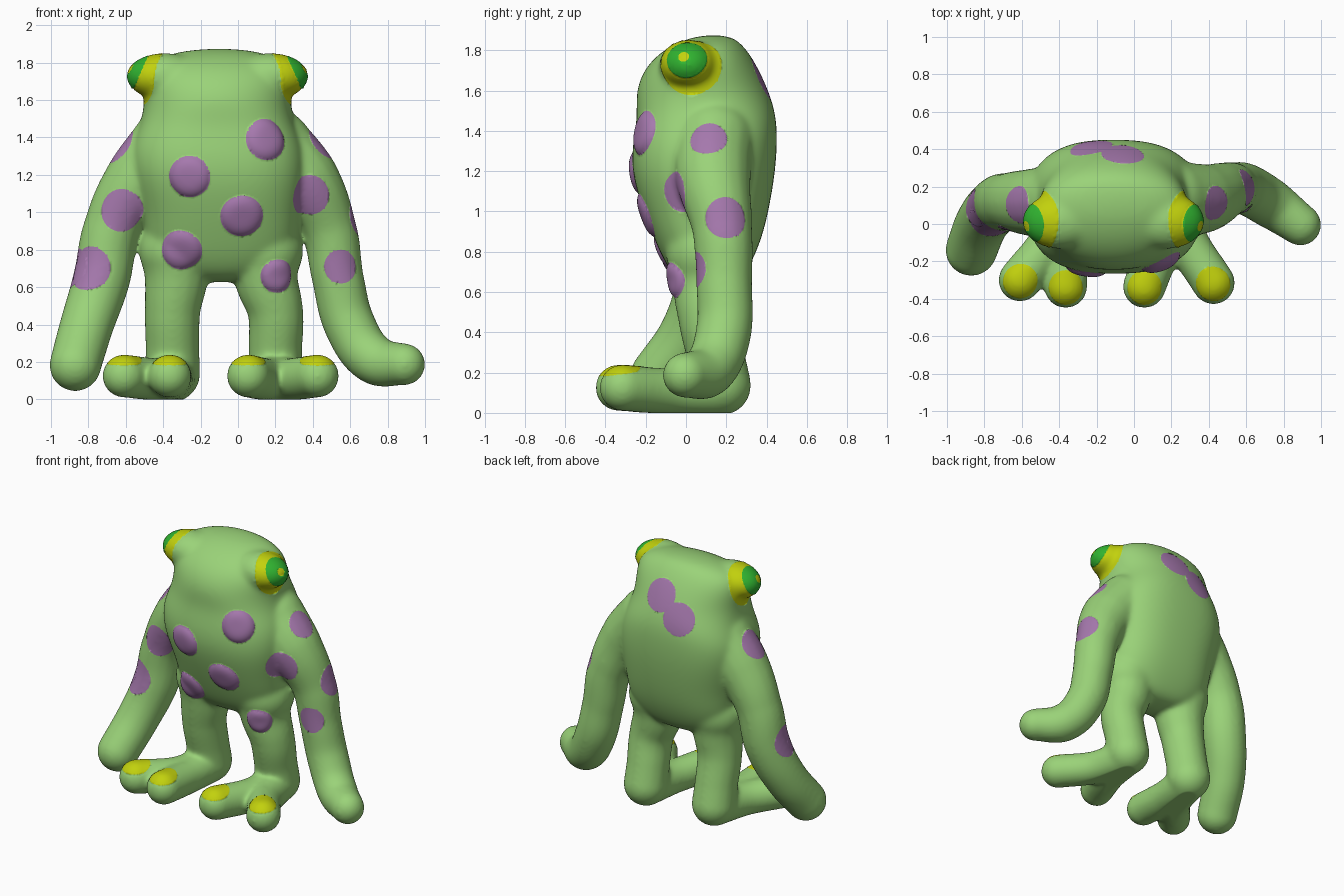
import bpy
import bmesh
import math
from mathutils import Vector

if "Cube" in bpy.data.objects:
    bpy.data.objects.remove(bpy.data.objects["Cube"])


def material(name, rgb):
    m = bpy.data.materials.new(name)
    m.use_nodes = True
    m.diffuse_color = (*rgb, 1)
    m.node_tree.nodes["Principled BSDF"].inputs["Base Color"].default_value = (*rgb, 1)
    return m


SKIN, SPOT, YELLOW, IRIS = range(4)
materials = [material("skin green", (0.325, 0.65, 0.19)),
             material("spot purple", (0.38, 0.19, 0.42)),
             material("nail yellow", (0.54, 0.64, 0.004)),
             material("iris green", (0.03, 0.45, 0.03))]
parts = []


def add_mesh(name, bm):
    mesh = bpy.data.meshes.new(name)
    bm.to_mesh(mesh)
    bm.free()
    obj = bpy.data.objects.new(name, mesh)
    bpy.context.collection.objects.link(obj)
    parts.append(obj)
    return obj


def ball(name, centre, scale):
    bm = bmesh.new()
    bmesh.ops.create_uvsphere(bm, u_segments=24, v_segments=16, radius=1)
    for v in bm.verts:
        v.co = Vector(c + a * s for c, a, s in zip(centre, v.co, scale))
    add_mesh(name, bm)


def limb(name, stations):
    """Tapered tube through (x, y, z, radius) stations with a round tip."""
    curve = bpy.data.curves.new(name, "CURVE")
    curve.dimensions = "3D"
    curve.bevel_depth = 1
    curve.bevel_resolution = 6
    curve.use_fill_caps = True
    spline = curve.splines.new("BEZIER")
    spline.bezier_points.add(len(stations) - 1)
    for point, (x, y, z, r) in zip(spline.bezier_points, stations):
        point.co = (x, y, z)
        point.radius = r
        point.handle_left_type = point.handle_right_type = "AUTO"
    obj = bpy.data.objects.new(name, curve)
    bpy.context.collection.objects.link(obj)
    parts.append(obj)
    for x, y, z, r in (stations[0], stations[-1]):
        ball(name + "_end", (x, y, z), (r, r, r))


def torso(rings, sides=32):
    """Loft of rounded cross-sections: z, centre x, half width, centre y, half depth."""
    bm = bmesh.new()
    loops = []
    for z, cx, rx, cy, ry in rings:
        loop = []
        power = 0.78 if z < 1.5 else 0.95
        for i in range(sides):
            a = math.tau * i / sides
            c, s = math.cos(a), math.sin(a)
            loop.append(bm.verts.new((cx + rx * math.copysign(abs(c) ** power, c),
                                      cy + ry * math.copysign(abs(s) ** power, s), z)))
        loops.append(loop)
    for low, high in zip(loops, loops[1:]):
        for i in range(sides):
            j = (i + 1) % sides
            bm.faces.new((low[i], low[j], high[j], high[i]))
    bm.faces.new(loops[0][::-1])
    bm.faces.new(loops[-1])
    add_mesh("torso", bm).modifiers.new("round", "SUBSURF").levels = 2


# Torso and head
torso([(0.63, -0.09, 0.16, 0.12, 0.12),
       (0.72, -0.09, 0.36, 0.11, 0.20),
       (0.85, -0.085, 0.41, 0.11, 0.26),
       (1.0, -0.085, 0.42, 0.10, 0.31),
       (1.2, -0.10, 0.47, 0.085, 0.36),
       (1.36, -0.11, 0.47, 0.095, 0.36),
       (1.48, -0.11, 0.41, 0.105, 0.345),
       (1.6, -0.11, 0.39, 0.08, 0.335),
       (1.73, -0.11, 0.41, 0.075, 0.28),
       (1.83, -0.11, 0.36, 0.10, 0.19),
       (1.885, -0.10, 0.14, 0.14, 0.08)])

# Bulging eyes at the sides of the head
for x in (-0.395, 0.175):
    ball("eye", (x, 0.015, 1.735), (0.205, 0.15, 0.125))

# Arms
limb("right_arm", [(-0.38, 0.12, 1.36, 0.20), (-0.53, 0.115, 1.18, 0.185),
                   (-0.67, 0.12, 0.93, 0.155), (-0.73, 0.10, 0.65, 0.155),
                   (-0.81, 0.01, 0.40, 0.145), (-0.87, -0.14, 0.19, 0.14)])
limb("left_arm", [(0.20, 0.14, 1.36, 0.20), (0.355, 0.135, 1.18, 0.19),
                  (0.485, 0.18, 0.92, 0.15), (0.535, 0.19, 0.65, 0.14),
                  (0.60, 0.185, 0.40, 0.14), (0.73, 0.11, 0.22, 0.135),
                  (0.89, -0.005, 0.195, 0.113)])

# Legs, each with a two-toed foot
toes = []
for side, x, toe_spots in (("right", -0.35, ((-0.61, -0.30), (-0.365, -0.335))),
                           ("left", 0.2, ((0.055, -0.335), (0.425, -0.315)))):
    hip = -0.33 if side == "right" else 0.15
    limb(side + "_leg", [(hip, 0.10, 0.80, 0.2), (hip, 0.10, 0.66, 0.172),
                         (x, 0.11, 0.48, 0.15), (x, 0.15, 0.28, 0.145),
                         (x, 0.175, 0.145, 0.15)])
    for tx, ty in toe_spots:
        limb(side + "_toe", [(x, 0.16, 0.12, 0.13),
                             (x * 0.65 + tx * 0.35, -0.08, 0.115, 0.115),
                             (tx, ty, 0.133, 0.117)])
        toes.append(Vector((tx, ty - 0.012, 0.235)))

# Fuse all parts into one soft skin
bpy.ops.object.select_all(action="DESELECT")
for obj in parts:
    obj.select_set(True)
bpy.context.view_layer.objects.active = parts[0]
bpy.ops.object.convert(target="MESH")
bpy.ops.object.join()
body = bpy.context.view_layer.objects.active
body.name = "creature_body"
remesh = body.modifiers.new("fuse", "REMESH")
remesh.mode = "VOXEL"
remesh.voxel_size = 0.0105
soften = body.modifiers.new("soften", "SMOOTH")
soften.factor = 0.5
soften.iterations = 46
for mod in ("fuse", "soften"):
    bpy.ops.object.modifier_apply(modifier=mod)
mesh = body.data
for v in mesh.vertices:
    v.co.z = max(v.co.z, 0.008) - 0.008
mesh.update()
bpy.context.view_layer.update()


def surface(start, direction):
    hit, point, normal, _ = body.ray_cast(Vector(start), Vector(direction))
    return point.copy() if hit else Vector(start)


# Colour patches as (centre, radius, colour, bulge); later ones cover earlier ones
patches = []
for x, z, r in ((-0.26, 1.19, 0.112), (0.15, 1.39, 0.112), (0.02, 0.98, 0.115),
                (-0.30, 0.80, 0.11), (0.21, 0.66, 0.09), (-0.62, 1.01, 0.115),
                (0.38, 1.09, 0.11), (0.55, 0.71, 0.09), (-0.80, 0.70, 0.12)):
    bulge = 0.026 if -0.35 < x < 0.25 else 0
    patches.append((surface((x, -2, z), (0, 1, 0)), r, SPOT, bulge))
for x, z, r in ((-0.23, 1.54, 0.115), (-0.06, 1.66, 0.115)):
    patches.append((surface((x, 2, z), (0, -1, 0)), r, SPOT, 0))
for side, y, z, r in ((1, 0.11, 1.365, 0.095), (1, 0.20, 0.97, 0.105),
                      (-1, 0.10, 1.35, 0.105), (-1, 0.08, 0.70, 0.11)):
    patches.append((surface((side * 2, y, z), (-side, 0, 0)), r, SPOT, 0))
for toe in toes:
    patches.append((toe, 0.1, YELLOW, 0))
for side in (-1, 1):
    tip = surface((side * 2, 0.0, 1.75), (-side, 0, 0))
    patches.append((tip + Vector((-0.06 * side, 0.02, -0.01)), 0.165, YELLOW, 0))
    patches.append((tip + Vector((-0.02 * side, 0, 0.02)), 0.108, IRIS, 0))
    patches.append((tip + Vector((0, -0.015, 0.025)), 0.032, YELLOW, 0))

# Raise the belly spots and snap vertices to each patch rim for clean outlines
normals = [v.normal.copy() for v in mesh.vertices]
moved = []
for v, normal in zip(mesh.vertices, normals):
    co = v.co.copy()
    for centre, r, _, bulge in patches:
        offset = v.co - centre
        d = offset.length
        if abs(d - r) < 0.006:
            co = centre + offset * (r / d)
        elif bulge and d < r:
            co = v.co + normal * bulge * (1 - (d / r) ** 4)
    moved.append(co)
for v, co in zip(mesh.vertices, moved):
    v.co = co

# Paint the faces inside each patch
for m in materials:
    mesh.materials.append(m)
for face in mesh.polygons:
    face.material_index = SKIN
    face.use_smooth = True
    for centre, r, colour, bulge in patches:
        if (face.center - centre).length < r:
            face.material_index = colour
mesh.update()
